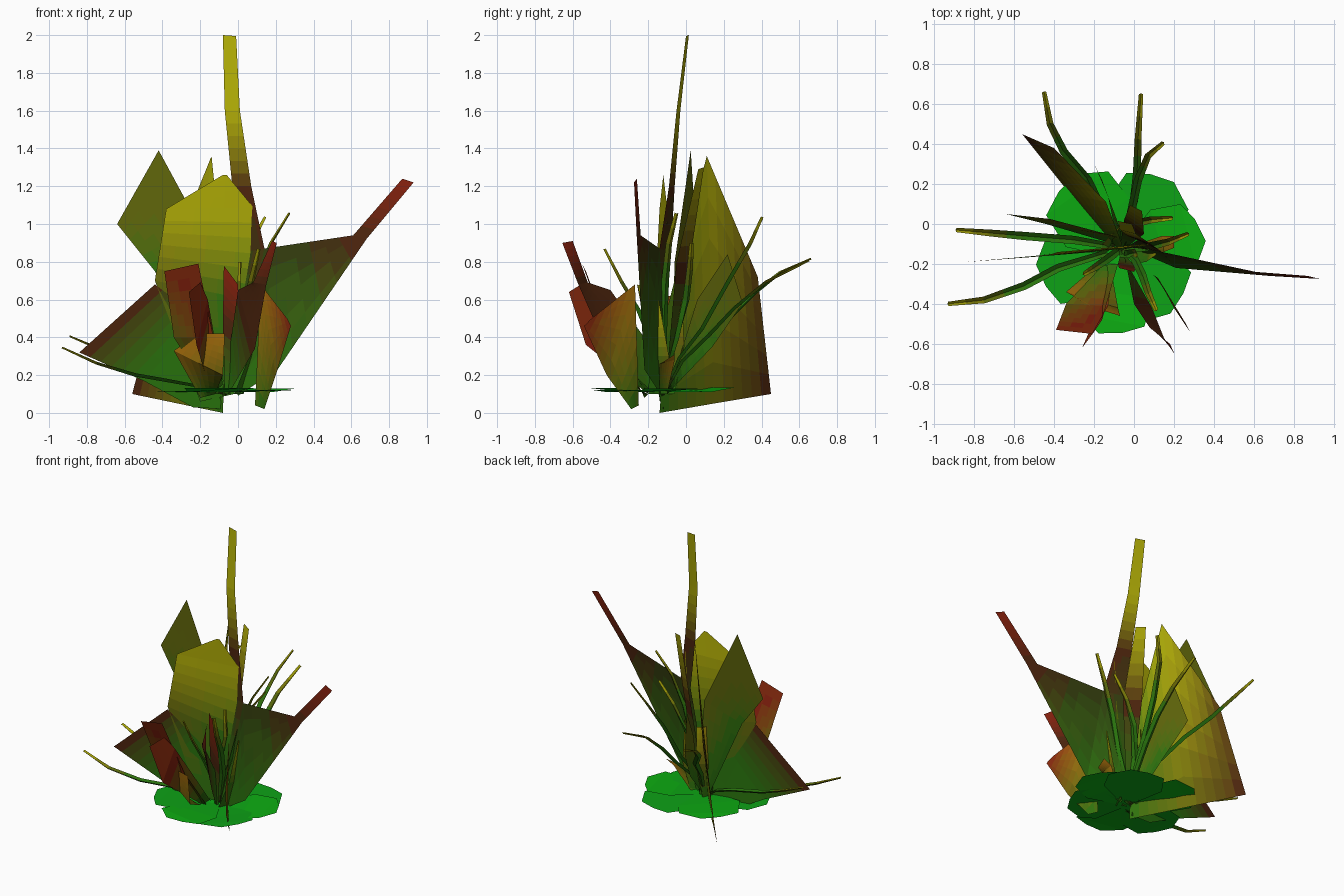
import bpy, math
from mathutils import Vector

# colour keys: green, bright pad green, yellow-olive, olive, brown, red, orange, dark, deep pad green
COL = {'g': (.022, .17, .004), 'p': (.004, .42, .006), 'y': (.44, .42, .002),
       'o': (.13, .12, .003), 'b': (.075, .016, .004), 'r': (.24, .014, .004),
       'a': (.44, .17, .004), 'd': (.03, .035, .004), 'q': (.004, .36, .008)}
COL = {k: Vector(c) for k, c in COL.items()}
mats = {}


def material(c):
    key = tuple(round(v * 50) for v in c)
    if key not in mats:
        m = bpy.data.materials.new("leaf_tint")
        m.diffuse_color = (*c, 1)
        mats[key] = m
    return mats[key]


def leaf(name, rungs, n=6):
    """Sheet through cross rungs; each rung = points plus one colour key per point."""
    verts, faces, tints = [], [], []
    for r0, r1 in zip(rungs, rungs[1:]):
        p0, p1 = [[Vector(p) for p in r[:-1]] for r in (r0, r1)]
        c0, c1 = [[COL[k] for k in r[-1]] for r in (r0, r1)]
        for j in range(len(p0) - 1):
            def mix(a, b, u, v):
                return a[j].lerp(a[j + 1], u).lerp(b[j].lerp(b[j + 1], u), v)
            m = n if len(p0) == 2 else 1
            base = len(verts)
            verts += [mix(p0, p1, u / m, v / n) for v in range(n + 1) for u in range(m + 1)]
            for v in range(n):
                for u in range(m):
                    i = base + v * (m + 1) + u
                    faces.append((i, i + 1, i + m + 2, i + m + 1))
                    tints.append(material(mix(c0, c1, (u + .5) / m, (v + .5) / n)))
    me = bpy.data.meshes.new(name)
    me.from_pydata(verts, [], faces)
    used = list(dict.fromkeys(tints))
    for t in used:
        me.materials.append(t)
    for poly, t in zip(me.polygons, tints):
        poly.material_index = used.index(t)
    ob = bpy.data.objects.new(name, me)
    bpy.context.collection.objects.link(ob)


def blade(name, path, width=.042, colours="dggoy"):
    """Narrow folded grass blade along a path."""
    pts = [Vector(p) for p in path]
    rungs = []
    for i, p in enumerate(pts):
        t = pts[min(i + 1, len(pts) - 1)] - pts[max(i - 1, 0)]
        side = t.cross(Vector((0, 0, 1))).normalized()
        nrm = side.cross(t).normalized()
        f = i / (len(pts) - 1)
        w = width * (.3 + .7 * math.sin(math.pi * min(1, f * .8 + .1))) / 2
        k = colours[round(f * (len(colours) - 1))]
        rungs.append((p - side * w, p - nrm * w * .8, p + side * w, k * 3))
    leaf(name, rungs, 2)


# tall central leaf
leaf("tall_leaf", [((-.08, -.14, .1), (-.04, -.11, .1), "gg"),
                   ((.02, -.08, .85), (.14, -.14, .87), "db"),
                   ((-.03, -.06, 1.2), (.07, -.09, 1.2), "bb"),
                   ((-.07, -.03, 1.6), (.01, -.05, 1.6), "yy"),
                   ((-.08, .015, 2), (-.01, .0, 1.995), "yy")])
# narrow leaf hidden behind the tall one
leaf("hidden_leaf", [((-.07, -.12, .1), (-.03, -.11, .1), "gg"),
                     ((-.05, .02, .8), (.05, -.05, .8), "bb"),
                     ((-.02, .095, 1.3), (.04, .065, 1.29), "yy")])
# broad right leaf with narrow tip
leaf("right_leaf", [((.0, -.13, .09), (-.04, -.1, .2), "gg"),
                    ((.21, -.22, .23), (.14, -.14, .87), "gd"),
                    ((.68, -.26, .92), (.61, -.24, .94), "bb"),
                    ((.93, -.275, 1.22), (.87, -.26, 1.24), "rr")])
# pointed left leaf
leaf("left_leaf", [((-.1, -.1, .1), (-.05, -.08, .12), "gg"),
                   ((-.44, 0, .75), (-.1, -.06, .8), "go"),
                   ((-.64, .05, 1), (-.42, .025, 1.39), "oo")])
# broad yellow leaf
leaf("yellow_leaf", [((-.2, -.14, .06), (-.02, -.12, .1), "gg"),
                     ((-.44, -.16, .7), (.05, -.11, .6), "og"),
                     ((-.38, -.14, 1.08), (.08, -.10, 1.09), "yy"),
                     ((-.08, -.12, 1.26), (-.06, -.12, 1.26), "yy")])
# low left leaf
leaf("low_left_leaf", [((-.24, -.13, .03), (-.08, -.12, .02), "gg"),
                       ((-.5, -.16, .17), (-.2, -.14, .5), "gg"),
                       ((-.84, -.19, .32), (-.44, -.16, .68), "bb")])
# big back leaf and the kite beside it
leaf("back_leaf", [((-.08, -.14, 0), (-.06, -.1, .55), "gg"),
                   ((-.32, .15, .05), (-.14, .11, 1.36), "oy"),
                   ((-.56, .45, .1), (-.40, .38, .72), "bb")])
leaf("kite_leaf", [((-.08, -.1, .1), (-.05, -.08, .15), "gg"),
                   ((-.13, .14, .35), (-.1, .06, .6), "go"),
                   ((-.2, .3, .58), (-.16, .22, .84), "oo")])
# front autumn leaves
leaf("red_leaf", [((-.15, -.2, .1), (-.1, -.2, .1), "gg"),
                  ((-.34, -.40, .4), (-.13, -.41, .4), "or"),
                  ((-.39, -.53, .75), (-.21, -.55, .79), "rr")])
leaf("short_orange_leaf", [((-.2, -.22, .08), (-.12, -.2, .1), "gg"),
                           ((-.34, -.34, .33), (-.08, -.42, .2), "ao"),
                           ((-.2, -.42, .42), (-.07, -.46, .42), "aa")])
leaf("low_red_leaf", [((-.14, -.2, .1), (-.08, -.2, .15), "gg"),
                      ((-.22, -.53, .36), (-.16, -.48, .6), "rr"),
                      ((-.26, -.62, .64), (-.2, -.54, .69), "rr")])
leaf("orange_leaf", [((.14, -.29, .02), (.09, -.25, .04), "gg"),
                     ((.2, -.42, .2), (.12, -.27, .68), "oa"),
                     ((.28, -.54, .46), (.26, -.5, .5), "rr")])
leaf("front_leaf", [((-.05, -.17, .1), (-.05, -.15, .3), "gg"),
                    ((.09, -.42, .34), (.0, -.4, .65), "bb"),
                    ((.15, -.57, .68), (.08, -.52, .69), "bb"),
                    ((.205, -.655, .9), (.18, -.6, .91), "rr")])
leaf("narrow_red_leaf", [((-.07, -.16, .1), (-.04, -.16, .1), "gg"),
                         ((-.08, -.2, .48), (.01, -.22, .4), "bb"),
                         ((-.075, -.22, .78), (.0, -.24, .68), "rr")])
leaf("small_upright_leaf", [((-.12, -.12, .1), (-.09, -.06, .1), "gg"),
                            ((-.16, -.1, .36), (-.07, -.01, .36), "oo"),
                            ((-.16, -.1, .62), (-.07, -.02, .62), "ry")])
leaf("small_side_leaf", [((-.02, -.2, .1), (.03, -.1, .1), "gg"),
                         ((.06, -.19, .3), (.09, -.09, .3), "go"),
                         ((.11, -.155, .6), (.11, -.145, .6), "yy")])
leaf("low_side_leaf", [((.0, -.14, .1), (.02, -.1, .1), "gg"),
                       ((.15, -.14, .26), (.14, -.06, .28), "oa"),
                       ((.2, -.12, .27), (.2, -.06, .31), "aa")])

# flat ring of ground pads: (direction, length, half width, level)
hub = Vector((-.06, -.15, .11))
for ang, L, w, z in ((17, .42, .17, .02), (62, .44, .19, .0), (128, .46, .20, .025), (195, .43, .18, .005),
                     (262, .41, .18, .022), (318, .38, .18, .01)):
    a = math.radians(ang)
    d, s = Vector((math.cos(a), math.sin(a), 0)), Vector((-math.sin(a), math.cos(a), 0))
    up = Vector((0, 0, z))
    k = "pp" if z > .015 else "qq"
    leaf("ground_pad", [(hub - s * .03, hub + s * .03, "qq"),
                        (hub + d * .2 - s * w, hub + d * .2 + s * w + up, k),
                        (hub + d * L * .8 - s * w + up, hub + d * L * .84 + s * w * .9 + up, k),
                        (hub + d * L - s * .06 + up, hub + d * (L - .02) + s * .06 + up, k)], 1)

# arching grass blades from the crown
TIPS = [
    [(-.38, -.22, .18), (-.55, -.31, .21), (-.75, -.38, .27), (-.93, -.40, .35)],
    [(-.3, -.08, .22), (-.55, -.06, .28), (-.72, -.045, .34), (-.89, -.03, .41)],
    [(-.23, .22, .5), (-.35, .36, .64), (-.42, .5, .75), (-.45, .66, .82)],
    [(0, .12, .42), (.015, .25, .56), (.02, .42, .7), (.035, .65, .81)],
    [(-.01, .08, .45), (.02, .22, .7), (.07, .34, .9), (.145, .405, 1.04)],
    [(.03, -.12, .45), (.09, -.11, .7), (.17, -.09, .9), (.27, -.05, 1.06)],
    [(0, -.17, .35), (.04, -.25, .55), (.07, -.34, .7), (.11, -.43, .87)],
    [(-.05, -.05, .4), (0, 0, .6), (.08, .02, .76), (.19, .03, .9)],
    [(-.1, -.15, .3), (-.14, -.18, .42), (-.2, -.22, .55), (-.25, -.25, .68)],
    [(-.06, -.15, .3), (-.03, -.15, .45), (0, -.14, .6), (.01, -.16, .8)],
]
for t in TIPS:
    blade("grass_blade", [(-.06, -.12, .1), (-.06 + (t[0][0] + .06) * .4, -.12 + (t[0][1] + .12) * .4,
                                             .1 + (t[0][2] - .1) * .55)] + t)
